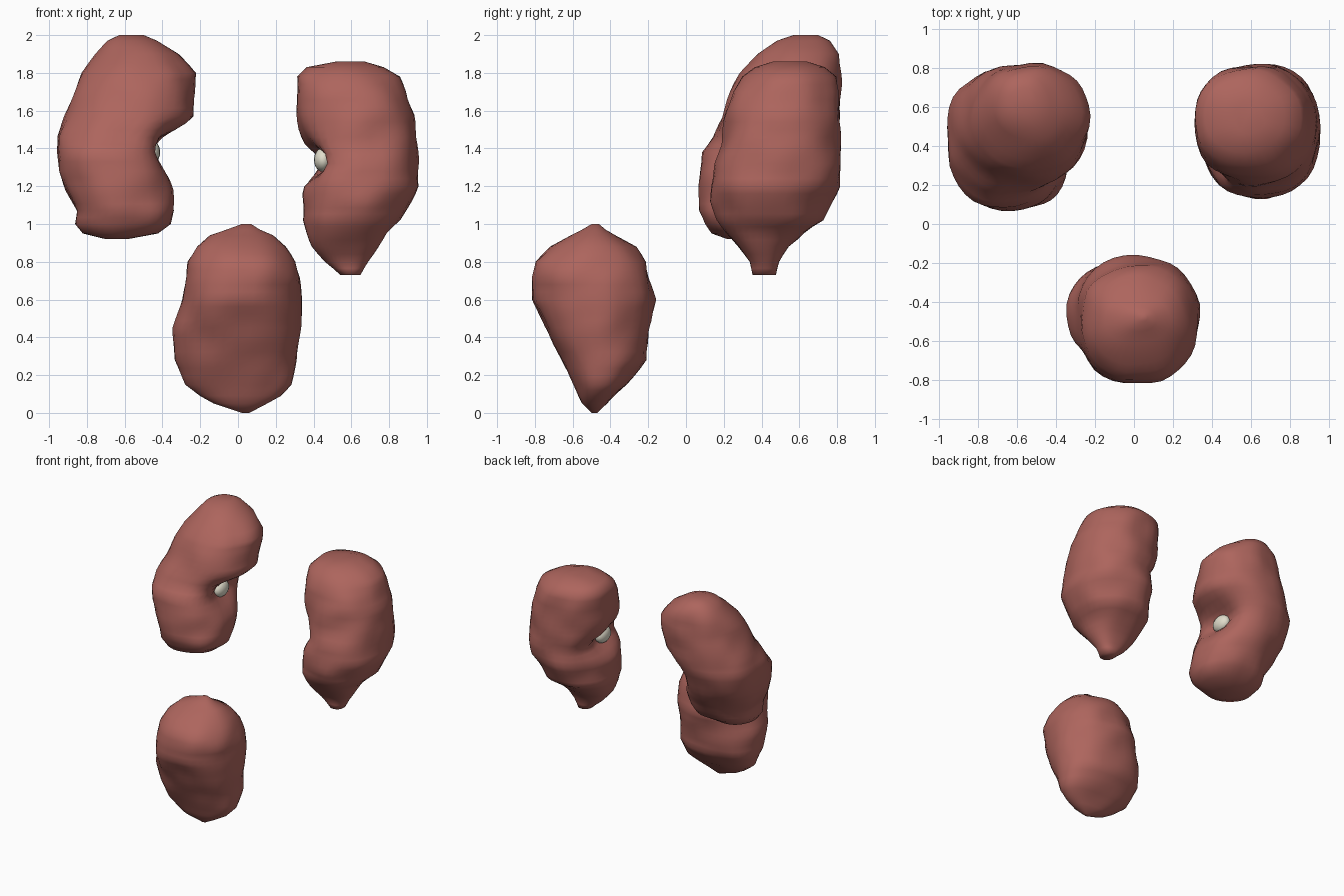
import bpy, bmesh, math
from mathutils import Vector, noise

def material(name, col):
    m = bpy.data.materials.new(name)
    m.diffuse_color = col
    return m

flesh = material("flesh", (0.42, 0.13, 0.11, 1))
ivory = material("ivory", (0.75, 0.72, 0.6, 1))
SIDES = 36

def smooth(bm, name, mat):
    me = bpy.data.meshes.new(name)
    bmesh.ops.recalc_face_normals(bm, faces=bm.faces[:])
    for f in bm.faces:
        f.smooth = True
    bm.to_mesh(me)
    bm.free()
    me.materials.append(mat)
    ob = bpy.data.objects.new(name, me)
    bpy.context.collection.objects.link(ob)
    return ob

# Lumpy lobe: loft through rows (z, x min, x max, y min, y max), with optional side dent
def lobe(name, rows, dent=None):
    full = []
    for a, b in zip(rows, rows[1:]):
        n = max(1, round((b[0] - a[0]) / 0.04))
        full += [[p + (q - p) * i / n for p, q in zip(a, b)] for i in range(n)]
    full.append(rows[-1])
    bm = bmesh.new()
    rings = []
    for z, x0, x1, y0, y1 in full:
        ring = []
        for k in range(SIDES):
            t = 2 * math.pi * k / SIDES
            c, s = math.cos(t), math.sin(t)
            e = 2 / 2.2
            p = Vector(((x0 + x1) / 2 + (x1 - x0) / 2 * math.copysign(abs(c) ** e, c),
                        (y0 + y1) / 2 + (y1 - y0) / 2 * math.copysign(abs(s) ** e, s), z))
            d = Vector((c, s, 0))
            p += d * noise.noise(p * 6) * 0.018 * min(1, (x1 - x0) / 0.4)
            if dent:
                at, push = Vector(dent[0]), dent[1]
                q = p - at
                p.x += push * math.exp(-(q.x / .16) ** 2 - (q.y / .2) ** 2 - (q.z / .1) ** 2)
            ring.append(bm.verts.new(p))
        rings.append(ring)
    for r, u in zip(rings, rings[1:]):
        for k in range(SIDES):
            j = (k + 1) % SIDES
            bm.faces.new((r[k], r[j], u[j], u[k]))
    bm.faces.new(rings[0])
    bm.faces.new(rings[-1])
    return smooth(bm, name, flesh)

# Small pale core showing in a dent
def core(name, loc):
    bm = bmesh.new()
    bmesh.ops.create_uvsphere(bm, u_segments=16, v_segments=10, radius=0.08)
    for v in bm.verts:
        v.co = Vector((v.co.x * .6, v.co.y, v.co.z * .8)) + Vector(loc)
    return smooth(bm, name, ivory)

# Front lobe
lobe("front_lobe", [
    (0.00, 0.02, 0.06, -0.50, -0.47), (0.05, -0.13, 0.15, -0.55, -0.42),
    (0.09, -0.21, 0.22, -0.57, -0.38), (0.15, -0.28, 0.28, -0.60, -0.31),
    (0.28, -0.34, 0.31, -0.66, -0.21), (0.45, -0.34, 0.33, -0.74, -0.20),
    (0.60, -0.30, 0.33, -0.81, -0.16), (0.72, -0.28, 0.33, -0.82, -0.19),
    (0.80, -0.27, 0.30, -0.80, -0.21), (0.88, -0.22, 0.25, -0.72, -0.27),
    (0.94, -0.15, 0.19, -0.61, -0.37), (0.97, -0.06, 0.12, -0.55, -0.42),
    (1.00, 0.02, 0.07, -0.50, -0.46)])

# Upper left lobe, leaning back
lobe("left_lobe", [
    (0.92, -0.70, -0.58, 0.22, 0.38), (0.95, -0.82, -0.43, 0.14, 0.48),
    (1.00, -0.86, -0.36, 0.10, 0.55), (1.07, -0.86, -0.34, 0.07, 0.60),
    (1.18, -0.91, -0.34, 0.07, 0.67), (1.28, -0.95, -0.36, 0.07, 0.73),
    (1.38, -0.96, -0.37, 0.08, 0.77), (1.46, -0.96, -0.34, 0.14, 0.80),
    (1.57, -0.92, -0.24, 0.19, 0.82), (1.70, -0.86, -0.23, 0.24, 0.82),
    (1.80, -0.82, -0.23, 0.29, 0.82), (1.90, -0.75, -0.32, 0.38, 0.81),
    (1.97, -0.69, -0.43, 0.48, 0.76), (2.00, -0.63, -0.50, 0.57, 0.70)],
    ((-0.34, 0.45, 1.39), -0.12))
core("left_core", (-0.46, 0.44, 1.38))

# Upper right lobe, tapering to a stub
lobe("right_lobe", [
    (0.73, 0.54, 0.65, 0.35, 0.48), (0.80, 0.46, 0.69, 0.33, 0.50),
    (0.88, 0.40, 0.74, 0.27, 0.54), (0.95, 0.37, 0.79, 0.21, 0.62),
    (1.02, 0.34, 0.86, 0.16, 0.73), (1.12, 0.34, 0.91, 0.13, 0.77),
    (1.20, 0.34, 0.95, 0.13, 0.81), (1.32, 0.38, 0.95, 0.15, 0.82),
    (1.42, 0.32, 0.95, 0.19, 0.82), (1.58, 0.31, 0.93, 0.21, 0.82),
    (1.70, 0.31, 0.89, 0.25, 0.81), (1.78, 0.31, 0.85, 0.30, 0.79),
    (1.83, 0.36, 0.77, 0.37, 0.73), (1.86, 0.52, 0.67, 0.46, 0.64)],
    ((0.34, 0.42, 1.34), 0.12))
core("right_core", (0.45, 0.41, 1.34))
